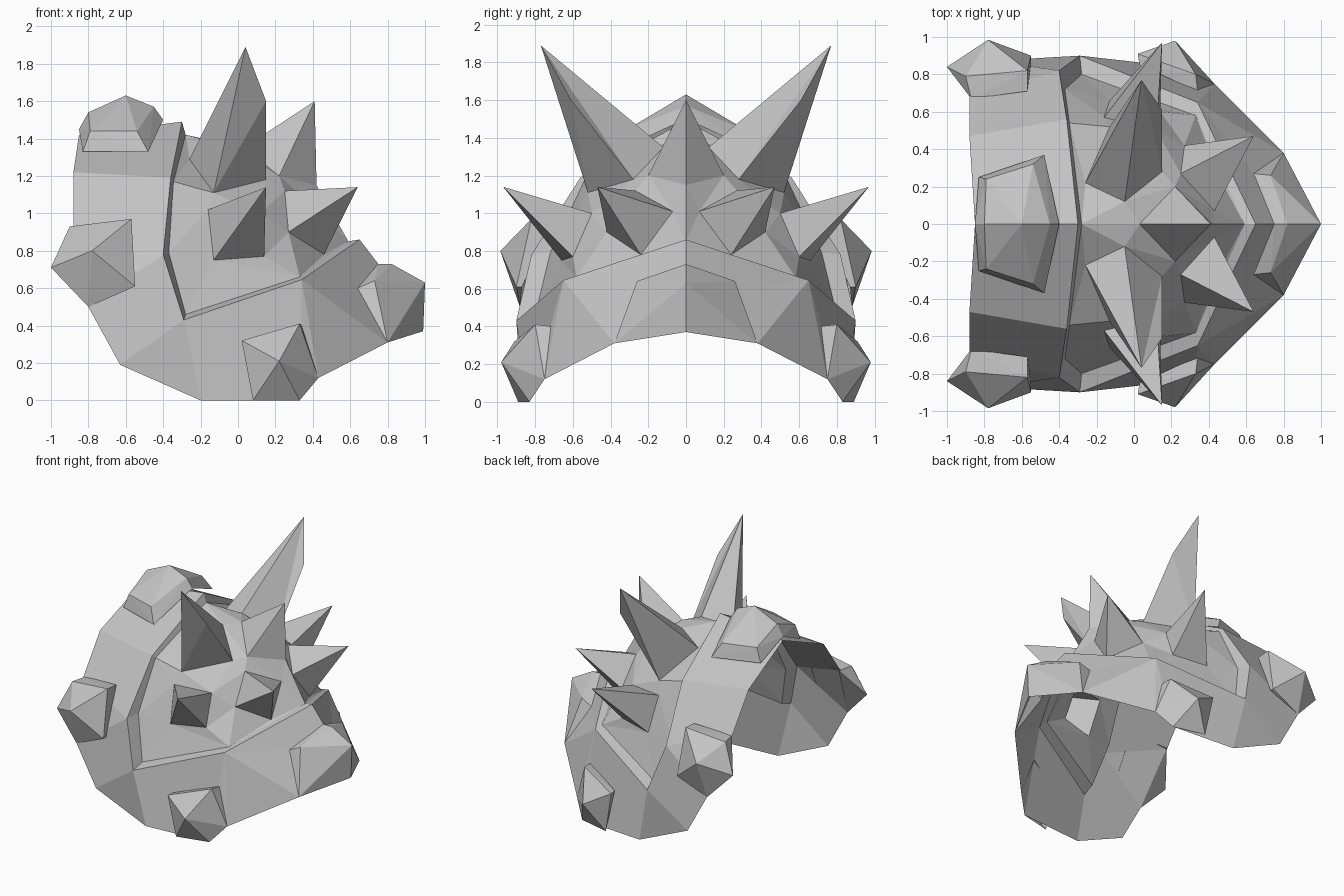
import bpy
import bmesh
from mathutils import Vector
from mathutils.geometry import delaunay_2d_cdt

if "Cube" in bpy.data.objects:
    bpy.data.objects.remove(bpy.data.objects["Cube"], do_unlink=True)

grey = bpy.data.materials.new("plain_grey")
grey.use_nodes = True
grey.diffuse_color = (0.55, 0.55, 0.55, 1)
grey.node_tree.nodes["Principled BSDF"].inputs["Base Color"].default_value = grey.diffuse_color

HEART = Vector((-0.2, 0, 0.5))  # middle of the hollow shell


def finish(name, bm, mirrored):
    mesh = bpy.data.meshes.new(name)
    bm.to_mesh(mesh)
    bm.free()
    mesh.materials.append(grey)
    obj = bpy.data.objects.new(name, mesh)
    bpy.context.collection.objects.link(obj)
    if mirrored:
        mirror = obj.modifiers.new("both_sides", "MIRROR")
        mirror.use_axis = (False, True, False)
        mirror.use_clip = True


def sheet(name, faces, centre):
    """Open surface from corner loops, turned away from the centre and mirrored."""
    bm = bmesh.new()
    made = {}
    for loop in faces:
        corners = []
        for point in loop:
            if point not in made:
                made[point] = bm.verts.new(point)
            if made[point] not in corners:
                corners.append(made[point])
        if len(corners) > 2:
            face = bm.faces.new(corners)
            face.normal_update()
            if face.normal.dot(face.calc_center_median() - centre) < 0:
                face.normal_flip()
    finish(name, bm, True)


def spike(name, base, tip, closed=True):
    """Hollow pyramid on a loop of base corners."""
    middle = sum((Vector(p) for p in base), Vector()) / len(base)
    if not closed:
        middle.y = 0
    sides = list(zip(base, base[1:] + base[:1]))
    if not closed:
        sides.pop()
    sheet(name, [(a, b, tip) for a, b in sides], middle.lerp(Vector(tip), 0.3))


def knob(name, base, raised, central=False):
    """Faceted lump: a convex hull, left open where only base corners meet."""
    bm = bmesh.new()
    rooted = set()
    for point in base + raised:
        x, y, z = point
        copies = [bm.verts.new(point)]
        if central and y:
            copies.append(bm.verts.new((x, -y, z)))
        if point in base:
            rooted.update(copies)
    bmesh.ops.convex_hull(bm, input=bm.verts[:])
    bmesh.ops.recalc_face_normals(bm, faces=bm.faces[:])
    inner = [f for f in bm.faces if rooted.issuperset(f.verts)]
    bmesh.ops.delete(bm, geom=inner, context="FACES")
    finish(name, bm, not central)


# Base loops of the spikes, on the right half
tall_base = [(-.26, -.22, 1.29), (-.05, -.12, 1.35), (.15, -.28, 1.18), (-.13, -.52, 1.11)]
low_base = [(.25, -.27, 1.12), (.43, -.07, 1.01), (.46, -.24, .78), (.27, -.42, .9)]
side_base = [(-.16, -.57, 1.02), (.12, -.5, 1.0), (.14, -.6, .77), (-.13, -.66, .75)]
crest_base = [(.03, 0, 1.35), (.22, -.2, 1.2), (.42, 0, 1.15)]
bases = [tall_base, low_base, side_base, crest_base]

# Sunken face panel, triangulated around the spike openings
panel_edge = [(-.28, 0, 1.42), (-.345, -.54, 1.17), (-.37, -.72, .79),
              (-.28, -.8, .46), (.33, -.58, .66), (.59, 0, .85)]
points = panel_edge + [p for base in bases for p in base]
flat = [Vector((x, y + z)) for x, y, z in points]
edges = []
for base in bases:
    ids = [points.index(p) for p in base]
    edges += list(zip(ids, ids[1:] + ids[:1]))
result = delaunay_2d_cdt(flat, edges, [], 0, 1e-5)
origin = [points[ids[0]] for ids in result[3]]
panel = [tuple(origin[i] for i in tri) for tri in result[2]]
panel = [tri for tri in panel if not any(set(tri) <= set(base) for base in bases)]
sheet("face_panel", panel, HEART)

# Raised rim around the panel, with the step down to it
rim_inner = [(-.3, 0, 1.49), (-.36, -.56, 1.19), (-.4, -.82, .78),
             (-.29, -.9, .43), (.34, -.65, .645), (.65, 0, .86)]
sheet("panel_step", [(rim_inner[i], rim_inner[i + 1], panel_edge[i + 1], panel_edge[i])
                     for i in range(5)], HEART)
rim_outer = [(-.85, 0, 1.42), (-.88, -.47, 1.22), (-.88, -.68, .93), (-.8, -.88, .5),
             (-.63, -.88, .19), (-.2, -.87, 0), (.33, -.83, 0), (.43, -.75, .12),
             (.8, -.38, .31), (.64, -.27, .6), (.75, 0, .73)]
pairing = [0, 1, 2, 2, 3, 3, 4, 4, 4, 4, 5]
sheet("outer_rim", [(rim_inner[pairing[i]], rim_inner[pairing[i + 1]], rim_outer[i + 1], rim_outer[i])
                    for i in range(10)], HEART)

# Spikes
tall_tip, shoulder = (.04, -.77, 1.89), (.15, -.61, 1.6)
back, inside, front, outside = tall_base
sheet("tall_spike", [(back, inside, tall_tip), (inside, front, tall_tip), (front, shoulder, tall_tip),
                     (front, outside, shoulder), (outside, tall_tip, shoulder),
                     (outside, back, tall_tip)], Vector((0, -.42, 1.4)))
spike("low_spike", low_base, (.64, -.47, 1.14))
spike("side_spike", side_base, (.15, -.97, 1.14))
spike("crest_spike", crest_base, (.41, 0, 1.6), closed=False)

# Knobs along the rim
knob("foot_knob",
     base=[(.03, -.85, .32), (.34, -.71, .4), (.43, -.75, .12), (.33, -.83, 0), (.08, -.89, 0)],
     raised=[(.22, -.98, .21), (.02, -.91, .32), (.33, -.8, .41)])
knob("rear_knob",
     base=[(-.87, -.67, .93), (-.57, -.71, .96), (-.55, -.87, .61), (-.8, -.88, .5)],
     raised=[(-.78, -.985, .8), (-1, -.84, .71), (-.9, -.79, .93), (-.57, -.82, .97),
             (-.55, -.9, .61)])
knob("top_knob",
     base=[(-.85, 0, 1.45), (-.4, 0, 1.5), (-.83, -.25, 1.33), (-.48, -.37, 1.33)],
     raised=[(-.8, 0, 1.54), (-.6, 0, 1.63), (-.45, 0, 1.57), (-.79, -.24, 1.44), (-.54, -.32, 1.44)],
     central=True)
knob("front_knob",
     base=[(.75, 0, .73), (.64, -.27, .6), (.8, -.38, .31), (.99, 0, .37)],
     raised=[(.82, 0, .73), (1, 0, .63), (.73, -.26, .64)], central=True)
